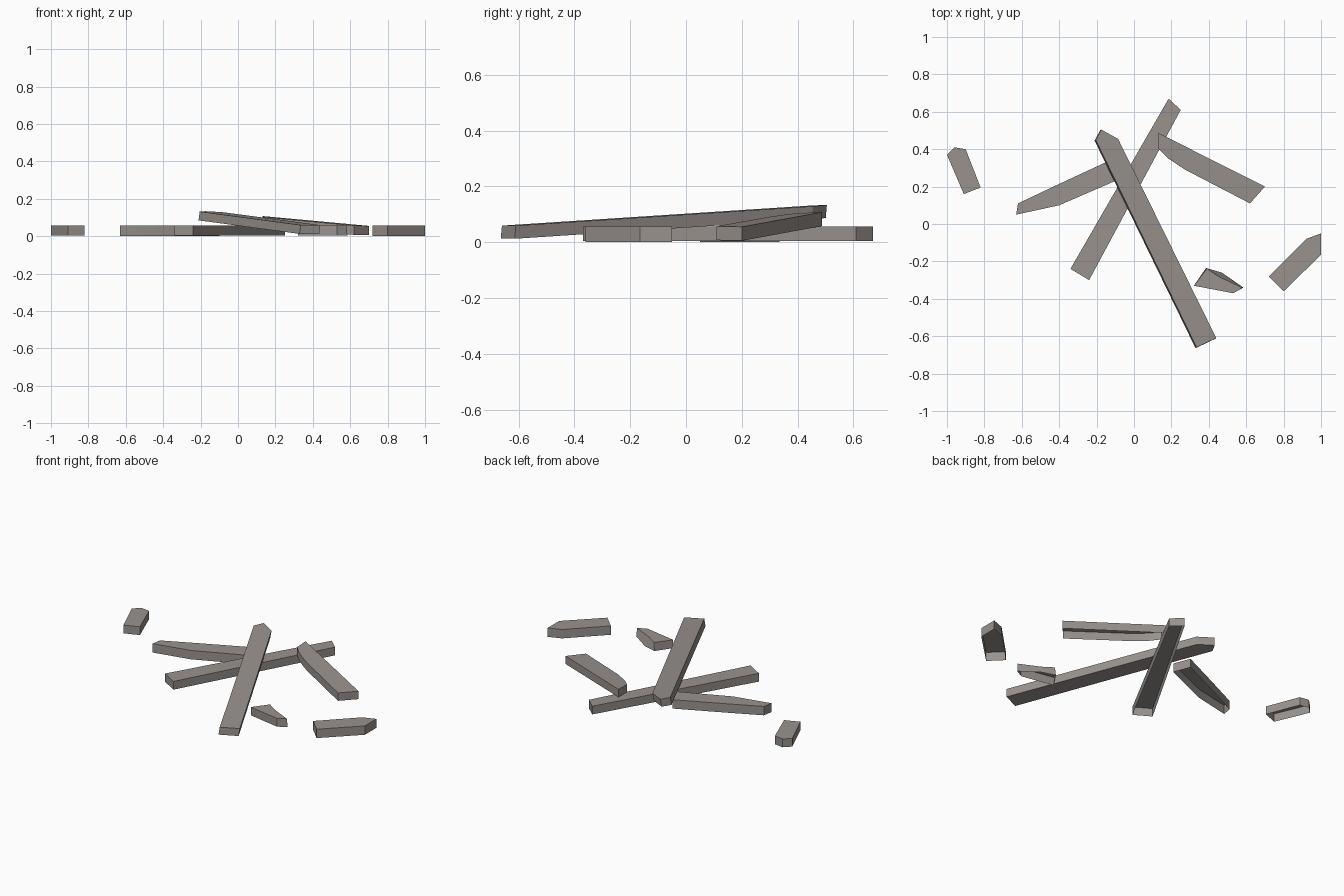
import bpy, bmesh, math
from mathutils import Vector

if "Cube" in bpy.data.objects:
    bpy.data.objects.remove(bpy.data.objects["Cube"])

wood = bpy.data.materials.new("weathered grey wood")
wood.diffuse_color = (0.32, 0.29, 0.27, 1)
wood.use_nodes = True
wood.node_tree.nodes["Principled BSDF"].inputs["Base Color"].default_value = wood.diffuse_color


def plank(name, outline, base=0.004, thick=0.052, lean=None, shift=(0, 0),
          top=None, closed=False):
    """Outline seen from above, thickened upward.
    lean = (start point, end point, rise) tilts the board along its length."""
    def z(p):
        if not lean:
            return base
        a, b = Vector(lean[0]), Vector(lean[1])
        return base + lean[2] * (Vector(p) - a).dot(b - a) / (b - a).length_squared

    bm = bmesh.new()
    low = [bm.verts.new((x + shift[0], y + shift[1], z((x, y)))) for x, y in outline]
    high = [bm.verts.new((x, y, z((x, y)) + thick)) for x, y in (top or outline)]
    n = len(outline)
    bm.faces.new(high)
    if closed:
        bm.faces.new(low[::-1])
    for i in range(n):
        j = (i + 1) % n
        bm.faces.new((low[i], low[j], high[j], high[i]))
    # outlines run either way round: make the top face point up
    bm.normal_update()
    bm.faces.ensure_lookup_table()
    if bm.faces[0].normal.z < 0:
        bmesh.ops.reverse_faces(bm, faces=bm.faces[:])
    me = bpy.data.meshes.new(name)
    bm.to_mesh(me)
    bm.free()
    me.materials.append(wood)
    ob = bpy.data.objects.new(name, me)
    bpy.context.collection.objects.link(ob)
    bpy.ops.object.select_all(action='DESELECT')
    ob.select_set(True)
    bpy.context.view_layer.objects.active = ob
    bpy.ops.object.shade_smooth_by_angle(angle=math.radians(30))
    return ob


# long board lying flat under the pile
plank("lower_long_board",
      [(0.185, 0.67), (0.25, 0.61), (-0.24, -0.30), (-0.34, -0.24)])

# long board leaning across the top
plank("upper_long_board",
      [(0.335, -0.66), (0.44, -0.61), (-0.085, 0.455), (-0.175, 0.505), (-0.205, 0.45)],
      base=0.012, thick=0.047, shift=(-0.006, -0.004), closed=True,
      lean=((0.385, -0.64), (-0.17, 0.48), 0.073))

# split board on the left
plank("left_split_board",
      [(-0.63, 0.05), (-0.62, 0.11), (-0.42, 0.205), (-0.14, 0.335),
       (-0.10, 0.23), (-0.40, 0.10)], base=0.0, thick=0.056)

# split board on the right, resting on the lower board
plank("right_split_board",
      [(0.13, 0.487), (0.70, 0.20), (0.62, 0.11), (0.27, 0.292),
       (0.18, 0.352), (0.132, 0.40)], base=0.006, thick=0.05,
      lean=((0.66, 0.155), (0.13, 0.45), 0.05))

# loose broken pieces
plank("left_fragment",
      [(-1.0, 0.37), (-0.96, 0.41), (-0.90, 0.40), (-0.82, 0.195), (-0.91, 0.16)])
plank("right_fragment",
      [(0.72, -0.28), (0.80, -0.36), (1.0, -0.165), (1.0, -0.05), (0.92, -0.08)],
      base=0.0, thick=0.056)
plank("small_splinter",
      [(0.32, -0.33), (0.385, -0.235), (0.47, -0.26), (0.585, -0.34), (0.53, -0.37)],
      top=[(0.32, -0.33), (0.39, -0.238), (0.455, -0.282), (0.58, -0.342), (0.53, -0.37)])
